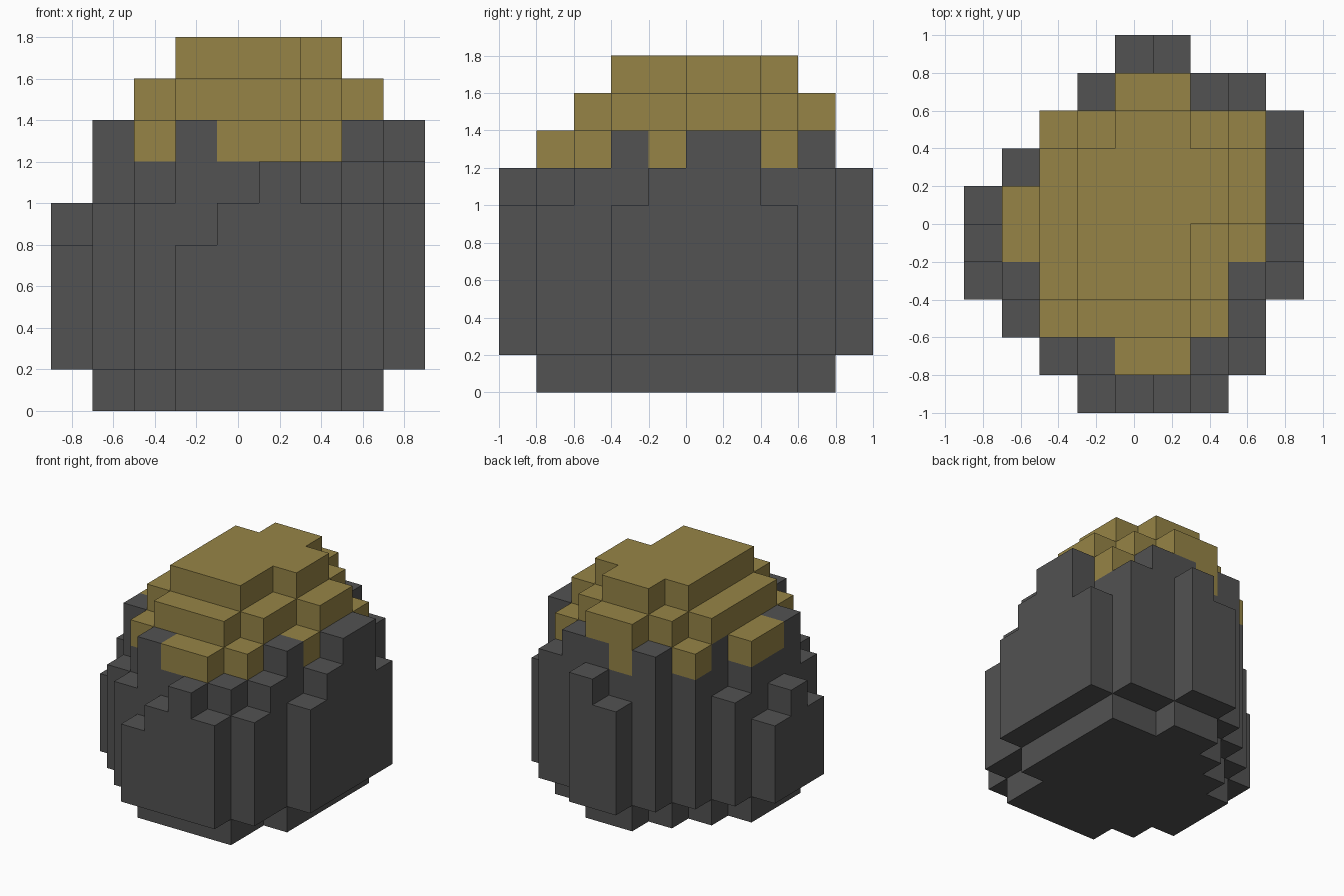
import bpy
import bmesh
import math
from mathutils import Vector

default = bpy.data.objects.get("Cube")
if default:
    bpy.data.objects.remove(default, do_unlink=True)

CELL = 0.2

# Column heights in cells: one row per step from front to back, one character per step in x
HEIGHTS = [
    "...4565..",
    "..577765.",
    ".5788876.",
    "478999875",
    "578999876",
    "478999987",
    ".58999987",
    "..7899875",
    "...78876.",
    "....56...",
]
CAP_LEVEL = 6
# Columns whose dark shell rises one cell into the cap
DARK_TEETH = {(3, 1), (1, 3), (7, 3), (8, 5), (8, 6), (2, 6), (3, 8), (5, 8), (6, 8)}

SIDES = [(1, 0, 0), (-1, 0, 0), (0, 1, 0), (0, -1, 0), (0, 0, 1), (0, 0, -1)]


def make_material(name, rgb):
    mat = bpy.data.materials.new(name)
    mat.use_nodes = True
    color = (*rgb, 1.0)
    mat.diffuse_color = color
    mat.node_tree.nodes["Principled BSDF"].inputs["Base Color"].default_value = color
    return mat


def fill_cells():
    """Map every filled cell to True for the cap or False for the shell."""
    tops = {(i, j): int(c) for j, row in enumerate(HEIGHTS)
            for i, c in enumerate(row) if c != "."}
    cells = {}
    for (i, j), top in tops.items():
        # The bottom layer is inset by one cell all round
        inner = all((i + a, j + b) in tops for a, b, c in SIDES if c == 0)
        for k in range(0 if inner else 1, top):
            dark = k < CAP_LEVEL or (k == CAP_LEVEL and (i, j) in DARK_TEETH)
            cells[i, j, k] = not dark
    return cells


def build_part(name, cells, is_cap, mat):
    """Make the outer faces of one part and merge the flat areas."""
    shift = Vector((len(HEIGHTS[0]) / 2, len(HEIGHTS) / 2, 0))
    bm = bmesh.new()
    corners = {}

    def corner(p):
        key = tuple(round(c) for c in p)
        if key not in corners:
            corners[key] = bm.verts.new((Vector(key) - shift) * CELL)
        return corners[key]

    for cell, cap in cells.items():
        if cap != is_cap:
            continue
        center = Vector(cell) + Vector((0.5, 0.5, 0.5))
        for side in SIDES:
            if tuple(a + b for a, b in zip(cell, side)) in cells:
                continue
            n = Vector(side)
            u = Vector((abs(n.y) + abs(n.z), abs(n.x), 0))
            v = n.cross(u)
            loop = [(-1, -1), (1, -1), (1, 1), (-1, 1)]
            bm.faces.new([corner(center + (n + u * a + v * b) / 2) for a, b in loop])

    bmesh.ops.dissolve_limit(bm, angle_limit=math.radians(1),
                             verts=bm.verts[:], edges=bm.edges[:])
    mesh = bpy.data.meshes.new(name)
    bm.to_mesh(mesh)
    bm.free()
    mesh.materials.append(mat)
    obj = bpy.data.objects.new(name, mesh)
    bpy.context.collection.objects.link(obj)
    return obj


# Dark lower shell and golden stepped cap
cells = fill_cells()
build_part("dark_shell", cells, False, make_material("dark_grey", (0.084, 0.084, 0.084)))
build_part("golden_cap", cells, True, make_material("dull_gold", (0.305, 0.231, 0.061)))
